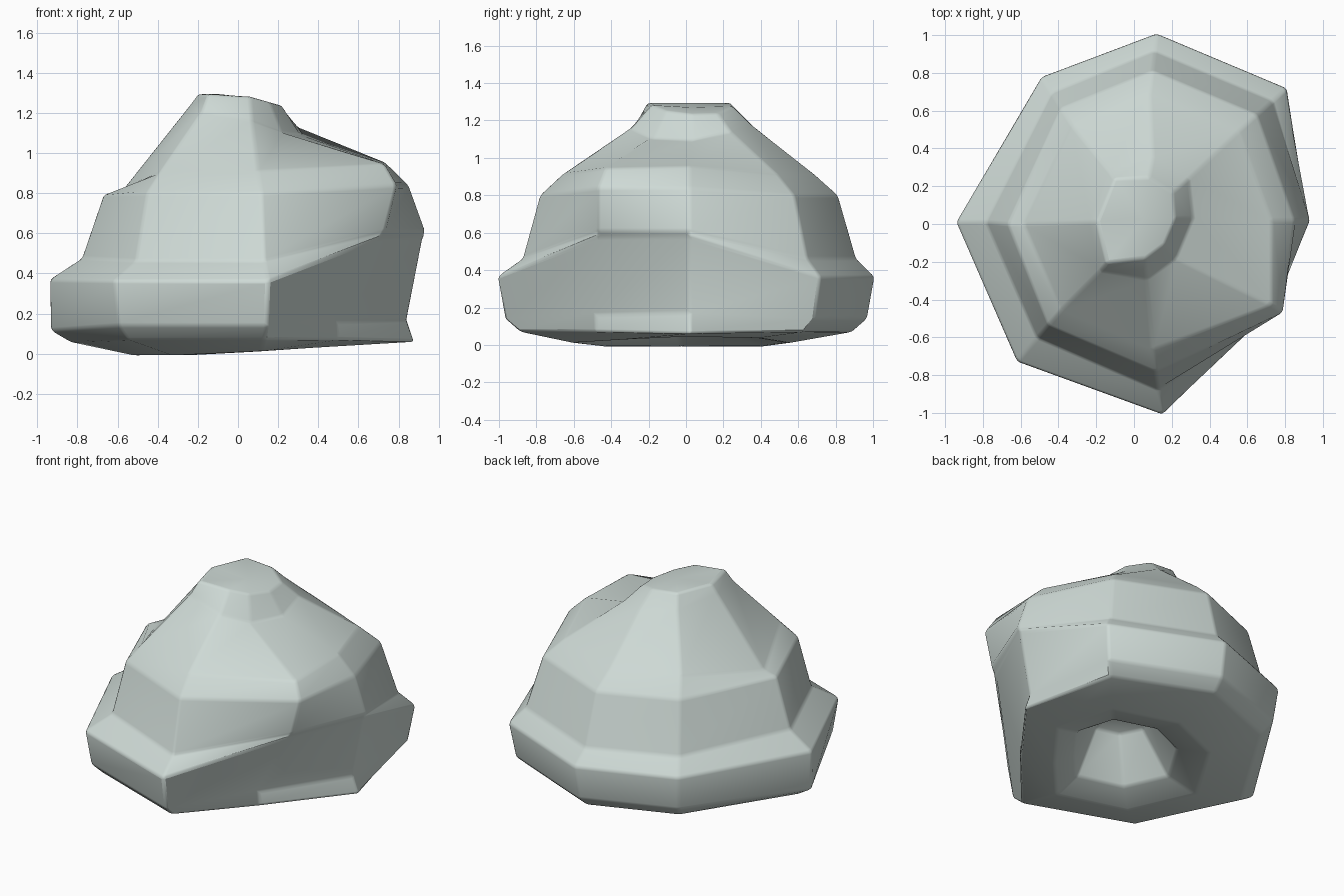
import bpy, bmesh
from mathutils import Vector

if "Cube" in bpy.data.objects:
    bpy.data.objects.remove(bpy.data.objects["Cube"])

# Eight-sided outline of the wide skirt, starting at the back, anticlockwise
plan = [(0.12, 1.01), (-0.49, 0.78), (-0.94, 0.01), (-0.62, -0.73),
        (0.15, -1.01), (0.7, -0.47), (0.94, 0.02), (0.81, 0.72)]

# Usual spoke profile: underside edge, skirt foot, skirt top, ledge, shoulder, upper shoulder
profile = [(0.88, 0.07), (0.96, 0.14), (1.0, 0.365), (0.885, 0.46), (0.79, 0.80), (0.67, 0.91)]
# Per-spoke narrowing of the parts above the skirt
narrow = [1.02, 1.0, 0.95, 0.93, 0.98, 1, 1, 1.02]

# Spokes that differ: a stepped left shoulder, and two with an undercut skirt
special = {
    2: [(-0.84, 0.01, 0.06), (-0.935, 0.01, 0.115), (-0.94, 0.01, 0.37),
        (-0.78, 0.01, 0.475), (-0.67, 0.0, 0.795), (-0.58, 0.0, 0.81)],
    5: [(0.50, -0.48, 0.07), (0.49, -0.48, 0.16), (0.70, -0.47, 0.575),
        (0.73, -0.47, 0.61), (0.79, -0.47, 0.84), (0.73, -0.43, 0.945)],
    6: [(0.88, 0.02, 0.06), (0.84, 0.02, 0.17), (0.92, 0.02, 0.58),
        (0.935, 0.02, 0.61), (0.85, 0.02, 0.84), (0.73, 0.02, 0.955)],
}

# Lower rim of the summit
summit = [(0.10, 0.36, 1.17), (-0.13, 0.28, 1.20), (-0.24, 0.01, 1.24), (-0.18, -0.25, 1.21),
          (0.07, -0.29, 1.16), (0.22, -0.18, 1.10), (0.31, 0.03, 1.09), (0.29, 0.24, 1.14)]


def spoke(i):
    if i in special:
        return [Vector(p) for p in special[i]]
    x, y = plan[i]
    pts = []
    for k, (s, z) in enumerate(profile):
        s = s * narrow[i] if k > 2 else s
        pts.append(Vector((x * s, y * s, z)))
    return pts


spokes = [spoke(i) for i in range(8)]
rings = [[s[k] for s in spokes] for k in range(6)]
rings.append([Vector(p) for p in summit])

# Rounded cap ring of the summit, sinking towards the right
mid = Vector((0.04, 0.03, 0))
cap = []
for p in summit:
    s = 0.85 if p[0] < 0 else 0.66
    cap.append(Vector((mid.x + (p[0] - mid.x) * s, mid.y + (p[1] - mid.y) * s,
                       1.295 - max(0, p[0]) * 0.19)))
rings.append(cap)

# Underside: shallow tilted slope, mouth of the hollow, inner wall
hollow = Vector((0.08, -0.08, 0))
under = []
for s, z in ((0.22, 0.32), (0.42, 0.05), (0.64, -0.01)):
    under.append([Vector((p.x * s, p.y * s, z + max(0, p.x * s + 0.2) * 0.07)) + hollow * (1 - s)
                  for p in rings[0]])
rings = under + rings

# Skin the rings and close both ends
bm = bmesh.new()
loops = [[bm.verts.new(p) for p in r] for r in rings]
for a, b in zip(loops, loops[1:]):
    for i in range(8):
        j = (i + 1) % 8
        bm.faces.new((a[i], a[j], b[j], b[i]))
for loop, tip in ((loops[0], (0.08, -0.06, 0.38)), (loops[-1], (0.05, 0.03, 1.27))):
    v = bm.verts.new(tip)
    for i in range(8):
        bm.faces.new((loop[i], loop[(i + 1) % 8], v))
bmesh.ops.recalc_face_normals(bm, faces=bm.faces)
mesh = bpy.data.meshes.new("boulder")
bm.to_mesh(mesh)
bm.free()
rock = bpy.data.objects.new("boulder", mesh)
bpy.context.collection.objects.link(rock)

# Pale grey-green stone
stone = bpy.data.materials.new("stone")
stone.diffuse_color = (0.62, 0.70, 0.67, 1)
stone.use_nodes = True
stone.node_tree.nodes["Principled BSDF"].inputs["Base Color"].default_value = stone.diffuse_color
mesh.materials.append(stone)

# Softly worn edges
bev = rock.modifiers.new("worn_edges", 'BEVEL')
bev.width = 0.04
bev.segments = 2
bev.limit_method = 'ANGLE'
bev.angle_limit = 0.25
bpy.context.view_layer.objects.active = rock
rock.select_set(True)
bpy.ops.object.shade_smooth_by_angle(angle=1.0)
